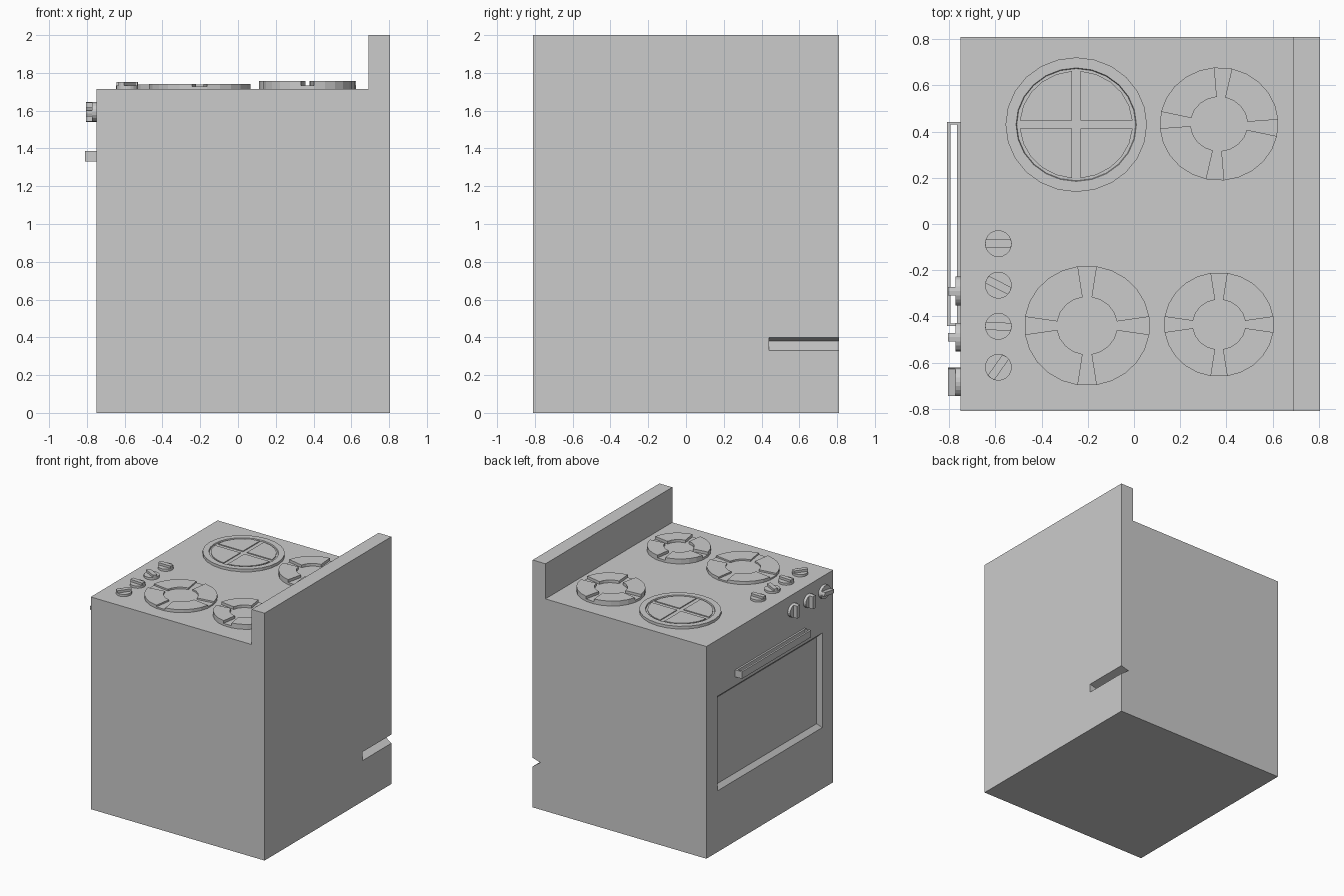
import bpy, bmesh, math
from mathutils import Matrix, Vector

if "Cube" in bpy.data.objects:
    bpy.data.objects.remove(bpy.data.objects["Cube"])

TOP = 1.716


def add_mesh(name, bm):
    bmesh.ops.recalc_face_normals(bm, faces=bm.faces[:])
    me = bpy.data.meshes.new(name)
    bm.to_mesh(me)
    bm.free()
    ob = bpy.data.objects.new(name, me)
    bpy.context.collection.objects.link(ob)
    return ob


def extrude(bm, pts, z0, z1, m=Matrix()):
    """Closed prism of a 2D outline, placed by matrix m; returns the far cap."""
    low = [bm.verts.new(m @ Vector((x, y, z0))) for x, y in pts]
    high = [bm.verts.new(m @ Vector((x, y, z1))) for x, y in pts]
    bm.faces.new(low[::-1])
    cap = bm.faces.new(high)
    n = len(pts)
    for i in range(n):
        j = (i + 1) % n
        bm.faces.new((low[i], low[j], high[j], high[i]))
    return cap


def box(bm, lo, hi):
    extrude(bm, [(lo[0], lo[1]), (hi[0], lo[1]), (hi[0], hi[1]), (lo[0], hi[1])], lo[2], hi[2])


def arc(r, a0, a1, n):
    return [(r * math.cos(a0 + (a1 - a0) * i / n), r * math.sin(a0 + (a1 - a0) * i / n))
            for i in range(n + 1)]


def circle(r, n=24):
    return arc(r, 0, 2 * math.pi, n)[:-1]


def cut(target, cutter):
    cutter.hide_render = True
    cutter.hide_viewport = True
    mod = target.modifiers.new("cut", 'BOOLEAN')
    mod.operation = 'DIFFERENCE'
    mod.solver = 'EXACT'
    mod.object = cutter


# Maps the outline (x, z) and depth to world, so profiles extrude along y
ALONG_Y = Matrix(((1, 0, 0, 0), (0, 0, 1, 0), (0, 1, 0, 0), (0, 0, 0, 1)))

# Body with raised back panel
bm = bmesh.new()
extrude(bm, [(-0.75, 0), (0.805, 0), (0.805, 2), (0.69, 2), (0.69, TOP), (-0.75, TOP)],
        -0.81, 0.81, ALONG_Y)
body = add_mesh("stove_body", bm)

# Wedge notch in the back corner
bm = bmesh.new()
extrude(bm, [(0.735, 0.38), (0.875, 0.28), (0.875, 0.42)], 0.44, 0.9, ALONG_Y)
cut(body, add_mesh("notch_cutter", bm))

# Bevelled oven window recess
bm = bmesh.new()
rings = []
for x, hw, z0, z1 in ((-0.78, 0.70, 0.46, 1.29), (-0.72, 0.64, 0.53, 1.23)):
    rings.append([bm.verts.new((x, y, z)) for y, z in
                  ((-hw, z0), (hw, z0), (hw, z1), (-hw, z1))])
bm.faces.new(rings[0])
bm.faces.new(rings[1])
for i in range(4):
    j = (i + 1) % 4
    bm.faces.new((rings[0][i], rings[0][j], rings[1][j], rings[1][i]))
cut(body, add_mesh("window_cutter", bm))

# Door handle: front bar, back strip and two ends
bm = bmesh.new()
box(bm, (-0.81, -0.442, 1.33), (-0.795, 0.442, 1.387))
box(bm, (-0.765, -0.43, 1.33), (-0.75, 0.43, 1.387))
for s in (-1, 1):
    box(bm, (-0.795, min(s * 0.442, s * 0.43), 1.33), (-0.75, max(s * 0.442, s * 0.43), 1.387))
add_mesh("door_handle", bm)


# Slotted burners: base disc with four raised ring sectors
def burner(name, cx, cy, rx, ry, base, height, turn):
    bm = bmesh.new()
    m = (Matrix.Translation((cx, cy, TOP)) @ Matrix.Diagonal((rx, ry, 1, 1))
         @ Matrix.Rotation(math.radians(turn), 4, 'Z'))
    half = math.radians(8.5)
    outline = []
    for k in range(4):
        a0 = k * math.pi / 2 + half
        a1 = (k + 1) * math.pi / 2 - half
        outer = arc(1, a0, a1, 5)
        outline += outer
        extrude(bm, outer + arc(0.48, a1, a0, 4), base, height, m)
    extrude(bm, outline, -0.002, base, m)
    add_mesh(name, bm)


burner("burner_front_large", -0.203, -0.44, 0.272, 0.26, 0.012, 0.025, 0)
burner("burner_back_large", 0.368, 0.433, 0.257, 0.245, 0.018, 0.04, -4)
burner("burner_back_small", 0.368, -0.435, 0.238, 0.226, 0.018, 0.04, 0)

# Cross-patterned hot plate: rimmed disc with four raised wedges
bm = bmesh.new()
m = Matrix.Translation((-0.25, 0.43, TOP)) @ Matrix.Diagonal((0.306, 0.291, 1, 1))
cap = extrude(bm, circle(1), -0.002, 0.022, m)
bmesh.ops.recalc_face_normals(bm, faces=bm.faces[:])
bmesh.ops.inset_region(bm, faces=[cap], thickness=0.045, use_even_offset=True)
bmesh.ops.inset_region(bm, faces=[cap], thickness=0.003, use_even_offset=True)
bmesh.ops.translate(bm, verts=cap.verts[:], vec=(0, 0, -0.009))
for k in range(4):
    a = k * math.pi / 2
    mk = m @ Matrix.Rotation(a, 4, 'Z')
    extrude(bm, [(0.06, 0.06)] + arc(0.8, 0.075, math.pi / 2 - 0.075, 5), 0.013, 0.02, mk)
add_mesh("hot_plate", bm)


# Knobs: round base with a grip bar across it
def knob(name, m, r, base, height, turn):
    bm = bmesh.new()
    extrude(bm, circle(r, 20), -0.002, base, m)
    w = math.asin(0.3)
    grip = arc(r * 0.99, -w, w, 2) + arc(r * 0.99, math.pi - w, math.pi + w, 2)
    extrude(bm, grip, base, height, m @ Matrix.Rotation(math.radians(turn), 4, 'Z'))
    add_mesh(name, bm)


for i, (y, turn) in enumerate(((-0.085, 0), (-0.265, -27), (-0.443, -3), (-0.62, 55))):
    knob(f"top_knob_{i + 1}", Matrix.Translation((-0.587, y, TOP)), 0.058, 0.018, 0.037, turn)
for i, (y, turn) in enumerate(((-0.29, 0), (-0.49, 0), (-0.683, 80))):
    m = (Matrix.Translation((-0.75, y, 1.593)) @ Matrix.Rotation(-math.pi / 2, 4, 'Y')
         @ Matrix.Diagonal((0.85, 1, 1, 1)))
    knob(f"front_knob_{i + 1}", m, 0.062, 0.022, 0.055, turn)
